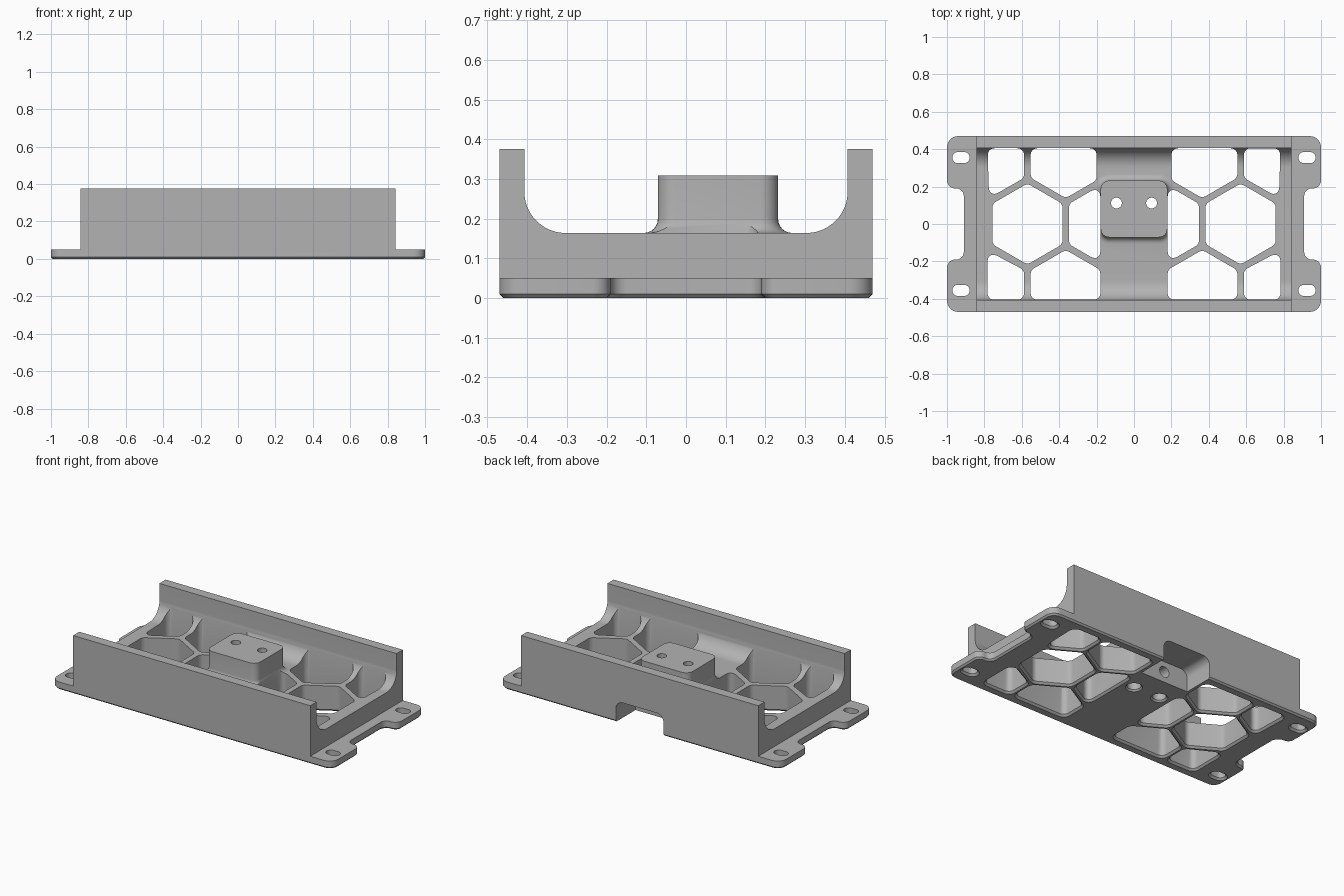
import bpy, bmesh, math
from mathutils import Vector
from mathutils.geometry import interpolate_bezier

cube = bpy.data.objects.get("Cube")
if cube:
    bpy.data.objects.remove(cube)

grey = bpy.data.materials.new("plain_grey")
grey.use_nodes = True
grey.diffuse_color = (0.45, 0.45, 0.45, 1)
grey.node_tree.nodes["Principled BSDF"].inputs["Base Color"].default_value = (0.45, 0.45, 0.45, 1)


def rounded(points, steps=8):
    """Round each (u, v, radius) corner of a counter-clockwise outline."""
    out = []
    for i, (u, v, r) in enumerate(points):
        p = Vector((u, v))
        a = Vector(points[i - 1][:2]) - p
        b = Vector(points[(i + 1) % len(points)][:2]) - p
        if r == 0:
            out.append(p)
            continue
        turn = math.pi - a.angle(b)
        t = min(r * math.tan(turn / 2), 0.49 * a.length, 0.49 * b.length)
        start, end = p + a.normalized() * t, p + b.normalized() * t
        out += [Vector(q[:2]) for q in interpolate_bezier(
            start, start.lerp(p, 0.55), end.lerp(p, 0.55), end, steps)]
    return out


def prism(name, outline, rings, axis="z"):
    """Loft an outline through (height, growth) rings along an axis."""
    place = {"x": lambda u, v, w: (w, u, v),
             "y": lambda u, v, w: (u, w, v),
             "z": lambda u, v, w: (u, v, w)}[axis]
    n = len(outline)
    bm = bmesh.new()
    loops = []
    for w, grow in rings:
        loop = []
        for i, p in enumerate(outline):
            d = (outline[(i + 1) % n] - outline[i - 1]).normalized()
            q = p + Vector((d.y, -d.x)) * grow
            loop.append(bm.verts.new(place(q.x, q.y, w)))
        loops.append(loop)
    for lo, hi in zip(loops, loops[1:]):
        for i in range(n):
            j = (i + 1) % n
            bm.faces.new((lo[i], lo[j], hi[j], hi[i]))
    bm.faces.new(loops[0][::-1])
    bm.faces.new(loops[-1])
    bmesh.ops.recalc_face_normals(bm, faces=bm.faces)
    mesh = bpy.data.meshes.new(name)
    bm.to_mesh(mesh)
    bm.free()
    mesh.materials.append(grey)
    ob = bpy.data.objects.new(name, mesh)
    bpy.context.collection.objects.link(ob)
    return ob


def combine(body, tool, operation):
    tool.hide_render = True
    mod = body.modifiers.new("combine", "BOOLEAN")
    mod.operation, mod.solver, mod.object = operation, "EXACT", tool
    bpy.context.view_layer.objects.active = body
    bpy.ops.object.modifier_apply(modifier=mod.name)
    bpy.data.objects.remove(tool)


def box(x0, x1, y0, y1, r):
    return rounded([(x0, y0, r), (x1, y0, r), (x1, y1, r), (x0, y1, r)])


def circle(x, y, r, n=32):
    return [Vector((x + r * math.cos(k * math.tau / n), y + r * math.sin(k * math.tau / n)))
            for k in range(n)]


def clip(poly, axis, limit, sign):
    """Keep the part of a polygon on one side of an axis-aligned line."""
    out = []
    for i, q in enumerate(poly):
        p = poly[i - 1]
        dp, dq = sign * (p[axis] - limit), sign * (q[axis] - limit)
        if dp * dq < 0:
            out.append(p.lerp(q, dp / (dp - dq)))
        if dq >= 0:
            out.append(q)
    return out


# Base plate with four mounting ears and a chamfered underside
ears = [(1, 0.47, 0.06), (0.91, 0.19, 0.04), (1, 0.19, 0.07)]
corner, inner, outer = ears
half = [(x, -y, r) for x, y, r in (corner, outer, inner)] + [inner, outer, corner]
plate = rounded(half + [(-x, -y, r) for x, y, r in half])
body = prism("cradle_bracket", plate, [(0, -0.01), (0.01, 0), (0.05, 0)])

# Trough with two tall side walls
side = [(0.47, 0.03, 0), (0.47, 0.375, 0), (0.407, 0.375, 0), (0.407, 0.164, 0.178)]
trough = rounded(side + [(-u, v, r) for u, v, r in side[::-1]], 20)
combine(body, prism("trough", trough, [(-0.843, 0), (0.843, 0)], "x"), "UNION")

# Raised centre block with a fillet at its foot
f = 0.035
fillet = [(0.164 + f - f * math.cos(a), f - f * math.sin(a))
          for a in (k * math.pi / 12 for k in range(7))]
combine(body, prism("centre_block", box(-0.178, 0.178, -0.071, 0.232, 0.045),
                    [(0.12, f)] + fillet + [(0.309, 0)]), "UNION")


def cut(outline, rings, axis="z"):
    combine(body, prism("cutter", outline, rings, axis), "DIFFERENCE")


through = [(-0.02, 0.012), (0, 0.012), (0.012, 0), (0.6, 0)]

# Honeycomb openings on both sides of the block
pitch, row = 0.41, 0.355
cells = [(0.57, 0), (0.57 - pitch, 0)]
cells += [(0.57 + s * pitch / 2, t * row) for s in (-1, 1) for t in (-1, 1)]
for mirror in (-1, 1):
    for cx, cy in cells:
        hexagon = [Vector((cx, cy)) + 0.2165 * Vector((math.sin(-k * math.pi / 3),
                                                       math.cos(k * math.pi / 3)))
                   for k in range(6)]
        near = 0.2 if cy > 0 else 0.18
        for axis, limit, sign in ((0, near, 1), (0, 0.783, -1), (1, -0.405, 1), (1, 0.405, -1)):
            hexagon = clip(hexagon, axis, limit, sign)
        pts = [p for i, p in enumerate(hexagon) if (p - hexagon[i - 1]).length > 0.03]
        pts = [(mirror * p.x, p.y, 0.035) for p in pts][::mirror]
        cut(rounded(pts), through)

# Slots in the ears
for sx in (-1, 1):
    for sy in (-1, 1):
        x, y = sx * 0.925, sy * 0.355
        cut(box(x - 0.046, x + 0.046, y - 0.03, y + 0.03, 0.03), through)

# Screw holes through the block, wider underneath
for sx in (-1, 1):
    cut(circle(sx * 0.094, 0.112, 0.029), [(-0.05, 0), (0.6, 0)])
    cut(circle(sx * 0.094, 0.112, 0.04), [(-0.02, 0.01), (0, 0.01), (0.01, 0), (0.06, 0)])

# Recess under the back wall with a cable hole
cut(box(-0.17, 0.17, -0.15, 0.135, 0.05), [(0.27, 0), (0.6, 0)], "y")
cut(circle(0, 0.068, 0.035), [(0.1, 0), (0.4, 0)], "y")

# Smooth curves, keep edges sharp
bpy.ops.object.select_all(action="DESELECT")
body.select_set(True)
bpy.context.view_layer.objects.active = body
bpy.ops.object.shade_smooth_by_angle(angle=math.radians(30))
